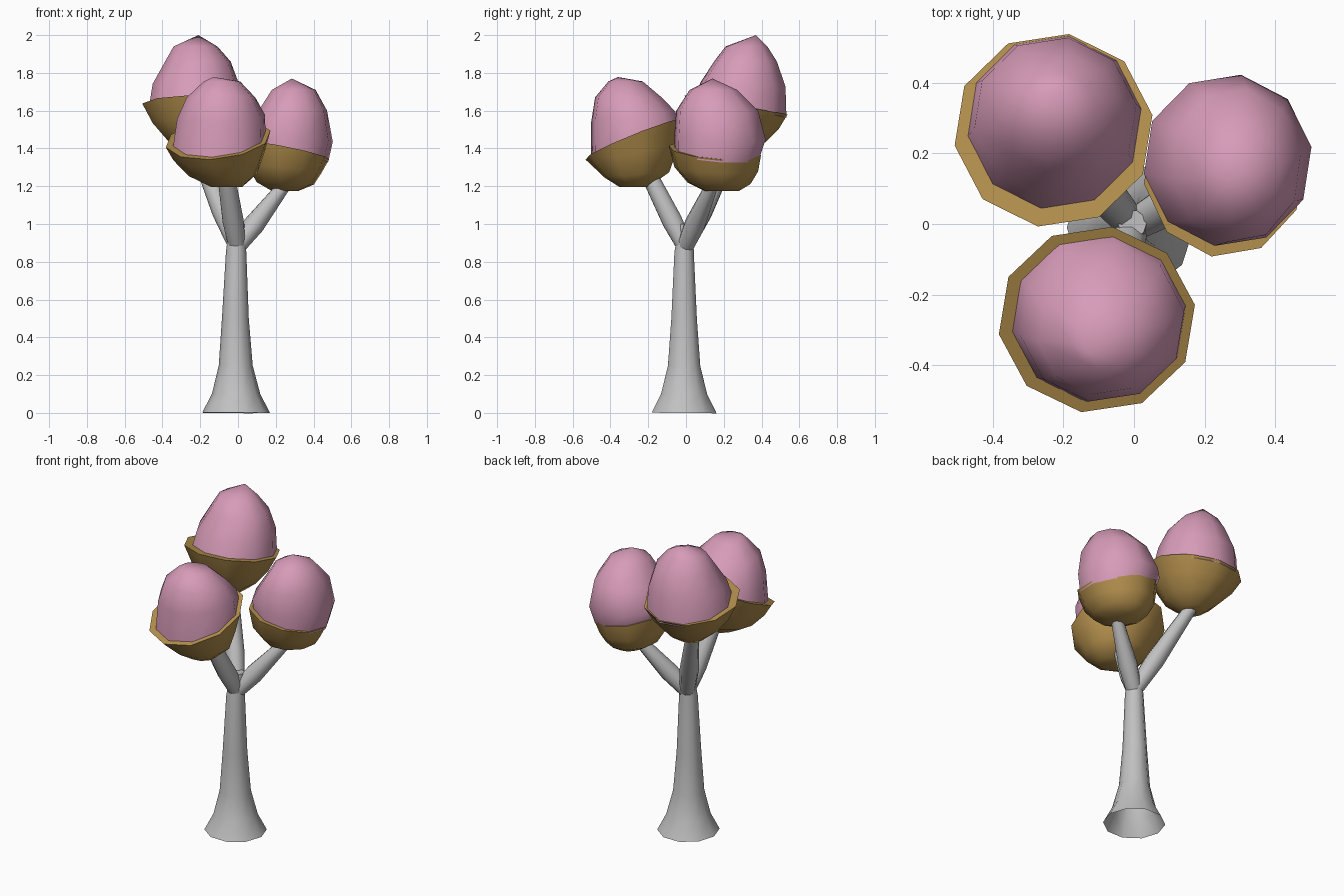
import bpy, bmesh, math
from mathutils import Vector

if "Cube" in bpy.data.objects:
    bpy.data.objects.remove(bpy.data.objects["Cube"])


def material(name, rgb):
    m = bpy.data.materials.new(name)
    m.diffuse_color = (*rgb, 1)
    m.use_nodes = True
    m.node_tree.nodes["Principled BSDF"].inputs["Base Color"].default_value = m.diffuse_color
    return m


PINK = material("blossom pink", (0.68, 0.33, 0.48))
MUSTARD = material("mustard", (0.46, 0.28, 0.075))
GREY = material("bark grey", (0.53, 0.53, 0.53))


def skin(name, rings, mat, tip=None, cap_start=False, cap_end=False, angle=60):
    """Bridge rings of points into a surface; tip closes the end in a point."""
    bm = bmesh.new()
    loops = [[bm.verts.new(p) for p in r] for r in rings]
    n = len(loops[0])
    for a, b in zip(loops, loops[1:]):
        for i in range(n):
            j = (i + 1) % n
            bm.faces.new((a[i], a[j], b[j], b[i]))
    if tip:
        t = bm.verts.new(tip)
        for i in range(n):
            bm.faces.new((loops[-1][i], loops[-1][(i + 1) % n], t))
    if cap_start:
        bm.faces.new(loops[0][::-1])
    if cap_end:
        bm.faces.new(loops[-1])
    bmesh.ops.recalc_face_normals(bm, faces=bm.faces)
    me = bpy.data.meshes.new(name)
    bm.to_mesh(me)
    bm.free()
    me.materials.append(mat)
    for p in me.polygons:
        p.use_smooth = True
    me.set_sharp_from_angle(angle=math.radians(angle))
    ob = bpy.data.objects.new(name, me)
    bpy.context.collection.objects.link(ob)
    return ob


def tilted_ring(x0, x1, y0, y1, z, fade, tilt, n=10):
    """Ring filling an x/y extent, its plane sloped by tilt * fade."""
    cx, cy, rx, ry = (x0 + x1) / 2, (y0 + y1) / 2, (x1 - x0) / 2, (y1 - y0) / 2
    pts = []
    for i in range(n):
        a = 2 * math.pi * (i + 0.25) / n
        dx, dy = 1.02 * rx * math.cos(a), 1.02 * ry * math.sin(a)
        pts.append((cx + dx, cy + dy, z + fade * (tilt[0] * dx + tilt[1] * dy)))
    return pts


def foliage(name, tilt, cup, crown, tip):
    # mustard cup with a flat sloping ledge on top
    skin(name + "_cup", [tilted_ring(*r, tilt) for r in cup], MUSTARD,
         cap_start=True, cap_end=True, angle=50)
    # pink crown, base sunk slightly into the cup
    base = list(crown[0])
    base[4] -= 0.02
    rings = [base] + list(crown[1:])
    skin(name + "_crown", [tilted_ring(*r, tilt) for r in rings], PINK, tip=tip)


def tube(name, points, radii, n=10, cap=False):
    pts = [Vector(p) for p in points]
    rings = []
    axis = (pts[-1] - pts[0]).normalized()
    q = Vector((0, 0, 1)).rotation_difference(axis)
    for p, r in zip(pts, radii):
        rings.append([p + q @ Vector((r * math.cos(2 * math.pi * i / n),
                                      r * math.sin(2 * math.pi * i / n), 0))
                      for i in range(n)])
    return skin(name, rings, GREY, cap_end=cap)


# trunk, flared and open at the foot
tube("trunk",
     [(-0.01, -0.01, 0), (-0.01, -0.01, 0.1), (-0.012, -0.01, 0.25),
      (-0.014, -0.01, 0.5), (-0.01, -0.01, 0.85), (-0.005, 0, 1.0)],
     [0.18, 0.128, 0.09, 0.071, 0.054, 0.04], cap=True)

# three branches rising from the fork
for name, end, r in (("branch_right", (0.25, 0.14, 1.21), 0.034),
                     ("branch_front", (-0.065, -0.2, 1.27), 0.045),
                     ("branch_back", (-0.225, 0.255, 1.41), 0.036)):
    start, end = Vector((-0.005, -0.005, 0.88)), Vector(end)
    tube(name, [start, start.lerp(end, 0.35), end], [0.045, 0.056, r], cap=True)

# foliage clumps: rings are x0, x1, y0, y1, z, tilt amount
foliage("right", (-0.2, -0.08),
        [(0.03, 0.48, -0.09, 0.395, 1.39, 1), (0.05, 0.44, -0.06, 0.38, 1.29, 0.5),
         (0.10, 0.40, 0.01, 0.34, 1.215, 0.2), (0.18, 0.32, 0.10, 0.28, 1.175, 0)],
        [(0.05, 0.475, -0.06, 0.385, 1.39, 1), (0.03, 0.5, -0.06, 0.42, 1.46, 0.5),
         (0.11, 0.47, -0.05, 0.38, 1.60, 0), (0.18, 0.41, 0.02, 0.27, 1.71, 0)],
        (0.285, 0.14, 1.77))
foliage("front", (0.1, 0.4),
        [(-0.38, 0.17, -0.53, -0.01, 1.45, 1), (-0.34, 0.14, -0.49, -0.04, 1.36, 0.6),
         (-0.26, 0.10, -0.43, -0.09, 1.26, 0.2), (-0.14, 0.02, -0.35, -0.20, 1.195, 0)],
        [(-0.345, 0.145, -0.5, -0.03, 1.45, 1), (-0.32, 0.14, -0.5, -0.06, 1.57, 0.3),
         (-0.27, 0.09, -0.48, -0.13, 1.67, 0), (-0.18, 0.01, -0.41, -0.23, 1.755, 0)],
        (-0.13, -0.36, 1.778))
foliage("back", (0, -0.185),
        [(-0.505, 0.05, -0.005, 0.535, 1.63, 1), (-0.45, 0.0, 0.03, 0.49, 1.53, 0.6),
         (-0.37, -0.07, 0.09, 0.42, 1.44, 0.2), (-0.29, -0.15, 0.19, 0.33, 1.375, 0)],
        [(-0.47, 0.02, 0.04, 0.53, 1.63, 1), (-0.45, 0.005, 0.08, 0.525, 1.74, 0.3),
         (-0.385, -0.04, 0.15, 0.48, 1.86, 0), (-0.34, -0.11, 0.21, 0.43, 1.94, 0)],
        (-0.21, 0.37, 2.0))
